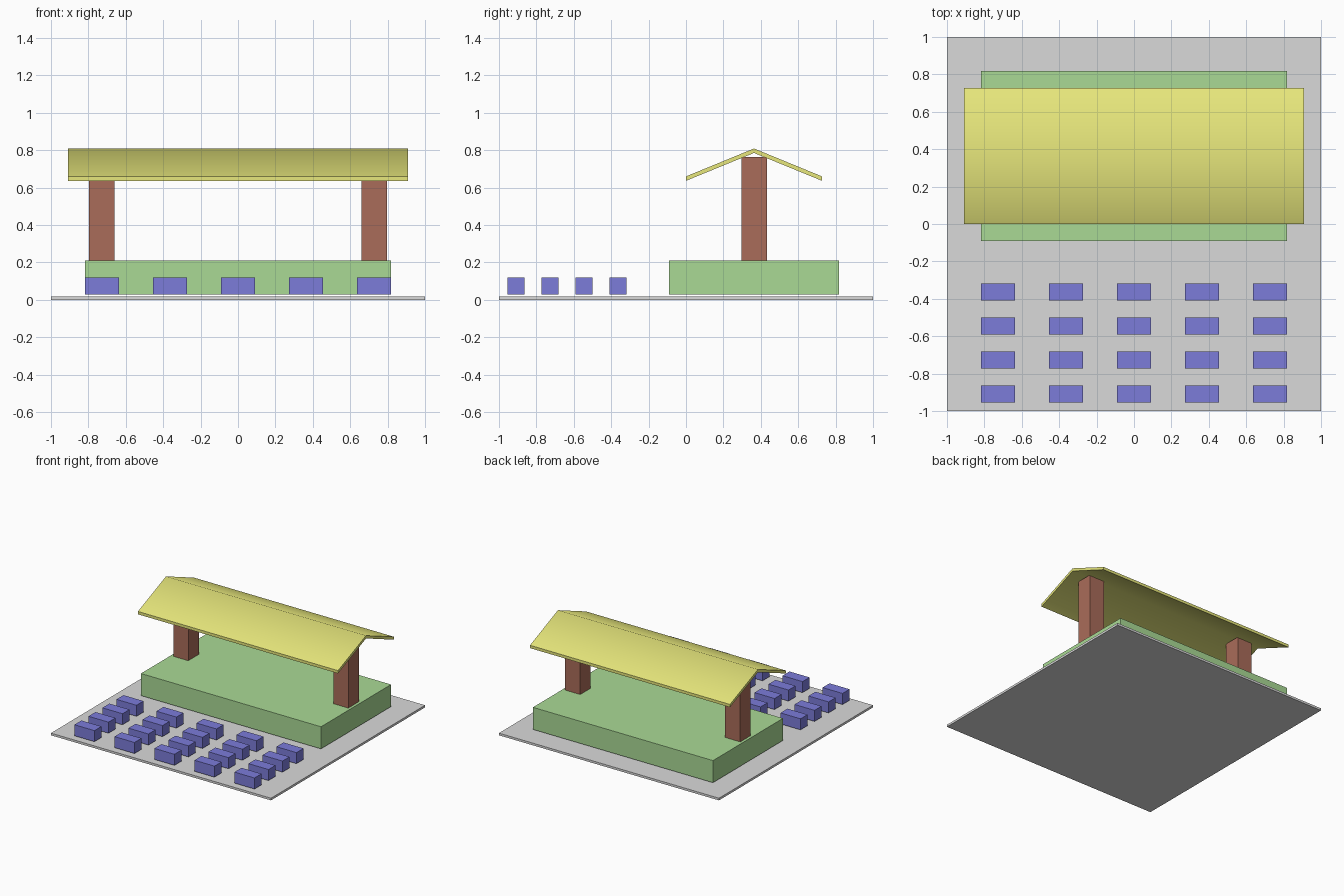
import bpy, math

if "Cube" in bpy.data.objects:
    bpy.data.objects.remove(bpy.data.objects["Cube"])

U = 1 / 11  # design module
STAGE_Y = 4 * U
FLOOR_Z = 0.3 * U


def material(name, rgb):
    m = bpy.data.materials.new(name)
    m.diffuse_color = (*rgb, 1)
    m.use_nodes = True
    m.node_tree.nodes["Principled BSDF"].inputs["Base Color"].default_value = m.diffuse_color
    return m


GREY = material("paving grey", (0.7, 0.7, 0.7))
GREEN = material("stage green", (0.4, 0.7, 0.3))
BROWN = material("column brown", (0.4, 0.15, 0.1))
YELLOW = material("roof yellow", (0.8, 0.8, 0.2))
BLUE = material("seat blue", (0.2, 0.2, 0.7))


def add_mesh(name, verts, faces, mat):
    me = bpy.data.meshes.new(name)
    me.from_pydata(verts, [], faces)
    me.materials.append(mat)
    ob = bpy.data.objects.new(name, me)
    bpy.context.collection.objects.link(ob)
    return ob


def prism(name, profile, x0, x1, mat):
    """Extrude a (y, z) profile, counter-clockwise seen from +x, along x."""
    n = len(profile)
    verts = [(x, y, z) for x in (x0, x1) for y, z in profile]
    faces = [(i, (i + 1) % n, (i + 1) % n + n, i + n) for i in range(n)]
    return add_mesh(name, verts, faces, mat), n


def box(name, cx, cy, z0, sx, sy, z1, mat):
    y0, y1 = cy - sy / 2, cy + sy / 2
    ob, n = prism(name, [(y0, z0), (y1, z0), (y1, z1), (y0, z1)],
                  cx - sx / 2, cx + sx / 2, mat)
    cap(ob, [(3, 2, 1, 0), (4, 5, 6, 7)])
    return ob


def cap(ob, caps):
    """Close the ends of a prism and make normals point outward."""
    import bmesh
    bm = bmesh.new()
    bm.from_mesh(ob.data)
    bm.verts.ensure_lookup_table()
    for c in caps:
        bm.faces.new([bm.verts[i] for i in c])
    bmesh.ops.recalc_face_normals(bm, faces=bm.faces)
    bm.to_mesh(ob.data)
    bm.free()


# Paved base and raised stage
box("ground_slab", 0, 0, 0, 2, 2, 0.2 * U, GREY)
box("stage", 0, STAGE_Y, FLOOR_Z, 18 * U, 10 * U, 2.3 * U, GREEN)

# Pair of columns
for side, s in (("left", -1), ("right", 1)):
    box(side + "_column", s * 8 * U, STAGE_Y, 2.3 * U, 1.5 * U, 1.5 * U, 8.4 * U, BROWN)

# Gabled roof sheet, softly shaded over the ridge
t = 0.26 * U
eave, ridge = 7.0 * U, 8.64 * U
profile = [(0, eave), (STAGE_Y, ridge), (8 * U, eave),
           (8 * U, eave + t), (STAGE_Y, ridge + t), (0, eave + t)]
roof, n = prism("roof", profile, -10 * U, 10 * U, YELLOW)
cap(roof, [(5, 4, 1, 0), (4, 3, 2, 1), (6, 7, 10, 11), (7, 8, 9, 10)])
bpy.context.view_layer.objects.active = roof
roof.select_set(True)
bpy.ops.object.shade_smooth_by_angle(angle=math.radians(60))
roof.select_set(False)

# Rows of audience seats
for row in range(4):
    for col in range(5):
        box(f"seat_{row + 1}_{col + 1}", (col - 2) * 4 * U, -(4 + 2 * row) * U,
            FLOOR_Z, 2 * U, U, FLOOR_Z + U, BLUE)
